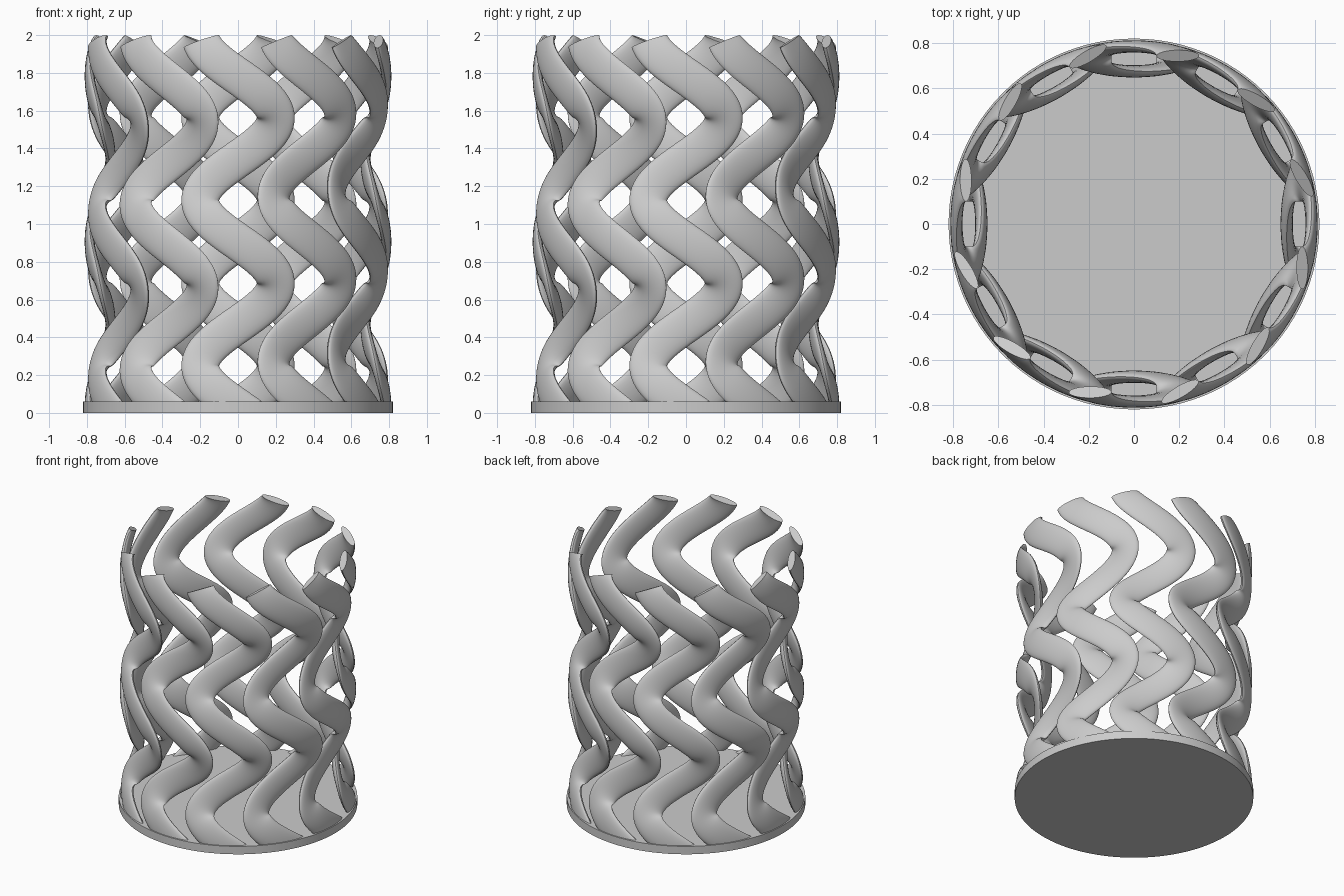
import bpy, bmesh
from math import sin, cos, pi
from mathutils import Vector, Matrix

cube = bpy.data.objects.get("Cube")
if cube:
    bpy.data.objects.remove(cube, do_unlink=True)

STRANDS, SIDES, STEPS = 12, 24, 150
RING, SWAY, DEPTH = 0.73, 0.2, 0.055       # flattened helix round each strand centre
HALF_W, HALF_T = 0.1, 0.027                # elliptical section
PITCH, LEFT_TIP = 0.885, 2.02
BASE_H, BASE_R = 0.06, 0.82

grey = bpy.data.materials.new("light_grey")
grey.use_nodes = True
colour = (0.6, 0.6, 0.6, 1)
grey.diffuse_color = colour
grey.node_tree.nodes["Principled BSDF"].inputs["Base Color"].default_value = colour


def path(z):
    a = 2 * pi * (LEFT_TIP - z) / PITCH
    return Vector((-SWAY * cos(a), -RING - DEPTH * sin(a), z))


def finish(bm, name, angle):
    mesh = bpy.data.meshes.new(name)
    bmesh.ops.recalc_face_normals(bm, faces=bm.faces)
    bm.to_mesh(mesh)
    bm.free()
    mesh.materials.append(grey)
    obj = bpy.data.objects.new(name, mesh)
    bpy.context.collection.objects.link(obj)
    bpy.ops.object.select_all(action="DESELECT")
    obj.select_set(True)
    bpy.context.view_layer.objects.active = obj
    bpy.ops.object.shade_smooth_by_angle(angle=angle)
    return obj


# Flat round base
bm = bmesh.new()
bmesh.ops.create_cone(bm, cap_ends=True, segments=96, radius1=BASE_R, radius2=BASE_R,
                      depth=BASE_H, matrix=Matrix.Translation((0, 0, BASE_H / 2)))
finish(bm, "base", 0.6)

# One wavy strand, swept square to its path
bm = bmesh.new()
rings = []
low, high = -0.12, 1.985
for i in range(STEPS + 1):
    z = low + (high - low) * i / STEPS
    p = path(z)
    t = (path(z + 0.001) - path(z - 0.001)).normalized()
    n = Vector((0, -1, 0))
    n = (n - t * n.dot(t)).normalized()
    w = n.cross(t)
    rings.append([bm.verts.new(p + w * HALF_W * cos(2 * pi * k / SIDES)
                               + n * HALF_T * sin(2 * pi * k / SIDES)) for k in range(SIDES)])
for a, b in zip(rings, rings[1:]):
    for k in range(SIDES):
        m = (k + 1) % SIDES
        bm.faces.new((a[k], a[m], b[m], b[k]))
bm.faces.new(rings[0])
bm.faces.new(rings[-1])

# Trim the foot inside the base
bmesh.ops.bisect_plane(bm, geom=bm.verts[:] + bm.edges[:] + bm.faces[:],
                       plane_co=(0, 0, BASE_H / 2), plane_no=(0, 0, 1), clear_inner=True)
top = max(v.co.z for v in bm.verts)
for v in bm.verts:
    if v.co.z > BASE_H:
        v.co.z = BASE_H + (v.co.z - BASE_H) * (2 - BASE_H) / (top - BASE_H)
strand = finish(bm, "strand_1", 0.7)

# Repeat round the ring
for i in range(1, STRANDS):
    copy = strand.copy()
    copy.name = f"strand_{i + 1}"
    copy.rotation_euler.z = 2 * pi * i / STRANDS
    bpy.context.collection.objects.link(copy)
